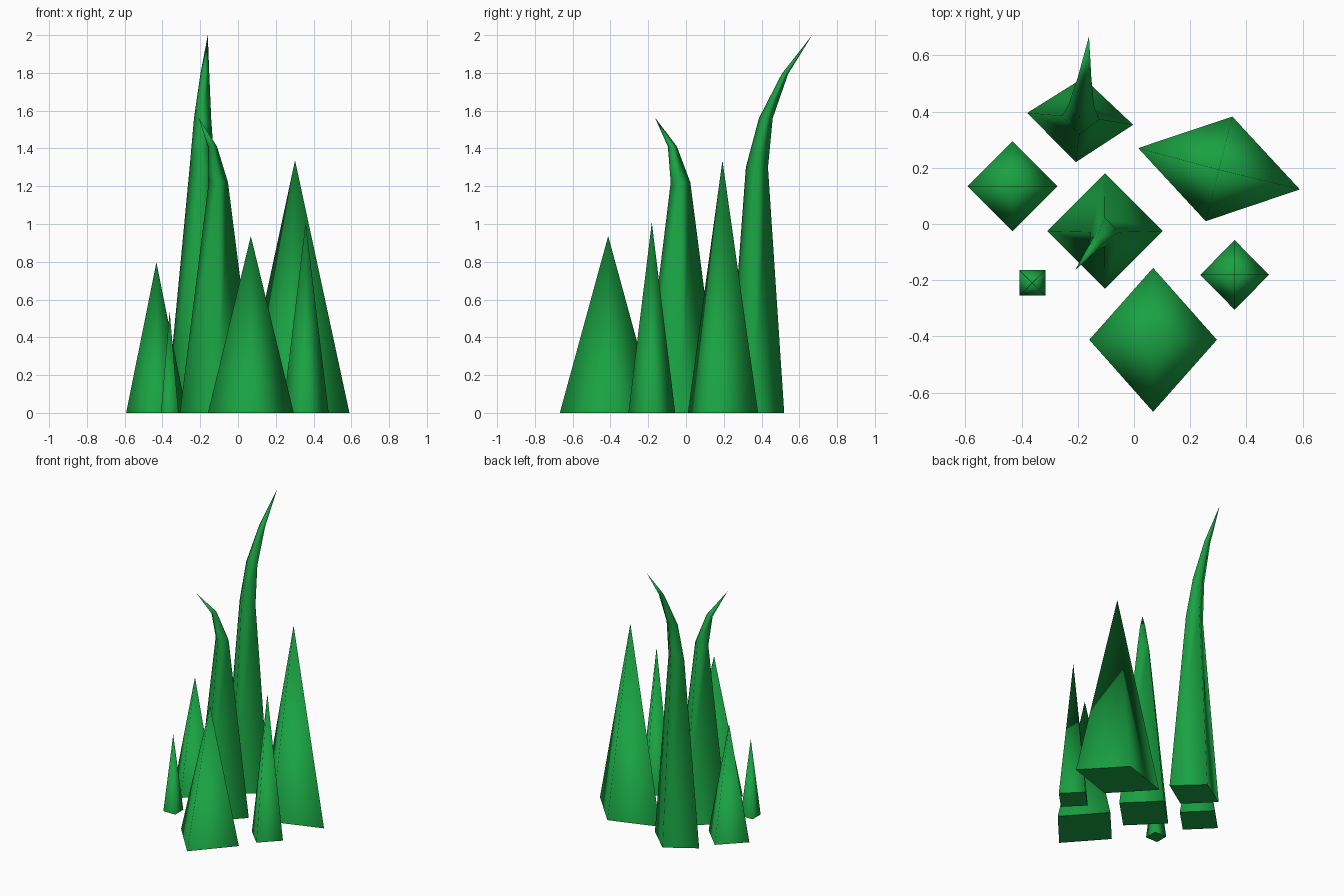
import bpy

if "Cube" in bpy.data.objects:
    bpy.data.objects.remove(bpy.data.objects["Cube"])

green = bpy.data.materials.new("grass_green")
green.diffuse_color = (0.01, 0.36, 0.055, 1)
green.use_nodes = True
green.node_tree.nodes["Principled BSDF"].inputs["Base Color"].default_value = green.diffuse_color


def blade(name, base, tip, rings=()):
    """Four-sided blade: base corners (left, front, right, back), optional rings, point."""
    loops = [[(x, y, 0) for x, y in base]]
    loops += [[(x, y, z) for x, y in pts] for z, pts in rings]
    verts = [v for loop in loops for v in loop] + [tip]
    faces = [(3, 2, 1, 0)]
    for r in range(len(loops) - 1):
        for i in range(4):
            j = (i + 1) % 4
            faces.append((r * 4 + i, r * 4 + j, r * 4 + 4 + j, r * 4 + 4 + i))
    last = (len(loops) - 1) * 4
    faces += [(last + i, last + (i + 1) % 4, len(verts) - 1) for i in range(4)]
    mesh = bpy.data.meshes.new(name)
    mesh.from_pydata(verts, [], faces)
    for p in mesh.polygons:
        p.use_smooth = p.index > 0      # smooth sides, flat underside
    mesh.materials.append(green)
    obj = bpy.data.objects.new(name, mesh)
    bpy.context.collection.objects.link(obj)
    return obj


def diamond(x, y, rx, ry):
    return [(x - rx, y), (x, y - ry), (x + rx, y), (x, y + ry)]


# Curved blades
blade("tall_curved_blade",
      [(-0.38, 0.395), (-0.207, 0.22), (-0.003, 0.353), (-0.18, 0.52)],
      (-0.16, 0.668, 2.0),
      [(1.30, [(-0.256, 0.385), (-0.195, 0.317), (-0.124, 0.373), (-0.185, 0.434)]),
       (1.56, [(-0.233, 0.425), (-0.193, 0.386), (-0.142, 0.42), (-0.182, 0.459)]),
       (1.795, [(-0.199, 0.525), (-0.178, 0.507), (-0.152, 0.523), (-0.172, 0.541)])])
blade("bent_blade", diamond(-0.103, -0.025, 0.205, 0.205), (-0.21, -0.165, 1.565),
      [(1.22, diamond(-0.104, -0.029, 0.051, 0.052)),
       (1.41, diamond(-0.135, -0.072, 0.024, 0.024))])

# Straight blades
blade("wide_blade", [(0.015, 0.27), (0.255, 0.01), (0.59, 0.123), (0.35, 0.382)],
      (0.302, 0.193, 1.337))
blade("small_square_blade",
      [(-0.408, -0.255), (-0.315, -0.255), (-0.315, -0.164), (-0.408, -0.164)],
      (-0.362, -0.21, 0.54))
for name, x, y, rx, ry, h in [
        ("left_blade", -0.432, 0.134, 0.16, 0.16, 0.797),
        ("right_blade", 0.358, -0.181, 0.122, 0.124, 1.008),
        ("front_blade", 0.068, -0.412, 0.227, 0.256, 0.936)]:
    blade(name, diamond(x, y, rx, ry), (x, y, h))
